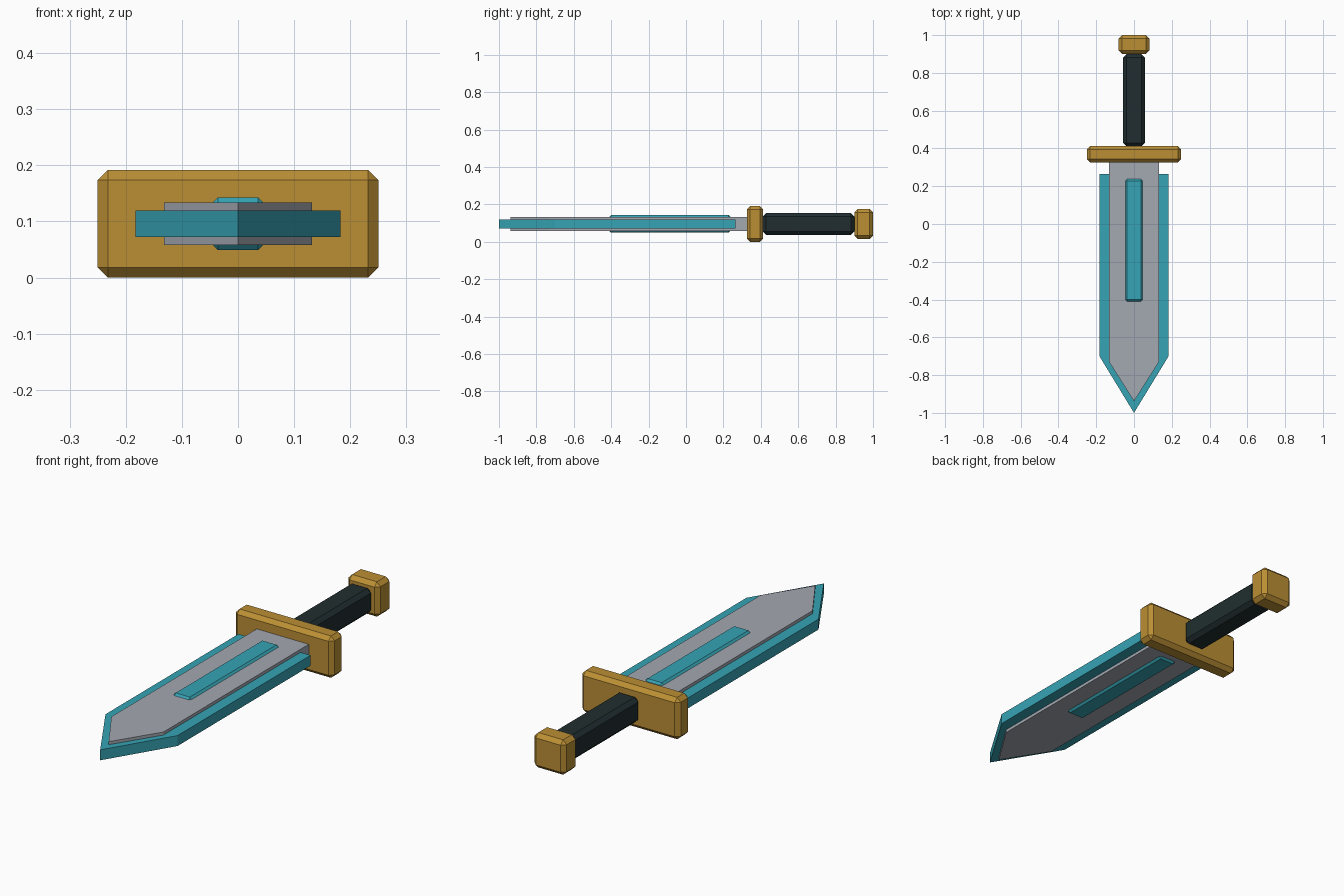
import bpy, bmesh

cube = bpy.data.objects.get("Cube")
if cube:
    bpy.data.objects.remove(cube, do_unlink=True)

MID = 0.096  # height of the sword's centre plane


def material(name, rgb):
    m = bpy.data.materials.new(name)
    m.use_nodes = True
    m.diffuse_color = (*rgb, 1)
    m.node_tree.nodes["Principled BSDF"].inputs["Base Color"].default_value = (*rgb, 1)
    return m


gold = material("gold", (0.50, 0.275, 0.035))
teal = material("teal", (0.037, 0.37, 0.46))
silver = material("silver", (0.37, 0.395, 0.44))
dark = material("dark_green_black", (0.015, 0.027, 0.029))


def finish(name, bm, mat):
    bmesh.ops.recalc_face_normals(bm, faces=bm.faces)
    mesh = bpy.data.meshes.new(name)
    bm.to_mesh(mesh)
    bm.free()
    mesh.materials.append(mat)
    obj = bpy.data.objects.new(name, mesh)
    bpy.context.collection.objects.link(obj)
    return obj


def block(name, half_x, y0, y1, half_z, bevel, mat):
    """Chamfered box centred on the sword's axis."""
    bm = bmesh.new()
    bmesh.ops.create_cube(bm, size=1)
    for v in bm.verts:
        v.co.x *= 2 * half_x
        v.co.y = (y0 + y1) / 2 + v.co.y * (y1 - y0)
        v.co.z = MID + v.co.z * 2 * half_z
    obj = finish(name, bm, mat)
    mod = obj.modifiers.new("chamfer", "BEVEL")
    mod.width = bevel
    mod.segments = 1
    return obj


def blade(name, half_x, back, shoulder, tip, half_z, mat):
    """Pointed flat slab with its tip toward the front."""
    bm = bmesh.new()
    outline = [(-half_x, back), (-half_x, shoulder), (0, tip), (half_x, shoulder), (half_x, back)]
    face = bm.faces.new([bm.verts.new((x, y, MID - half_z)) for x, y in outline])
    ext = bmesh.ops.extrude_face_region(bm, geom=[face])
    verts = [g for g in ext["geom"] if isinstance(g, bmesh.types.BMVert)]
    bmesh.ops.translate(bm, verts=verts, vec=(0, 0, 2 * half_z))
    return finish(name, bm, mat)


# Blade: thin coloured cutting edge around a thicker core, with a raised inlay
blade("blade_edge", 0.183, 0.265, -0.70, -1.0, 0.024, teal)
blade("blade_core", 0.132, 0.35, -0.73, -0.938, 0.038, silver)
block("blade_inlay", 0.045, -0.41, 0.237, 0.047, 0.009, teal)

# Hilt
block("crossguard", 0.25, 0.325, 0.413, 0.096, 0.018, gold)
block("grip", 0.057, 0.41, 0.9, 0.058, 0.018, dark)
block("pommel", 0.081, 0.9, 1.0, 0.08, 0.018, gold)
